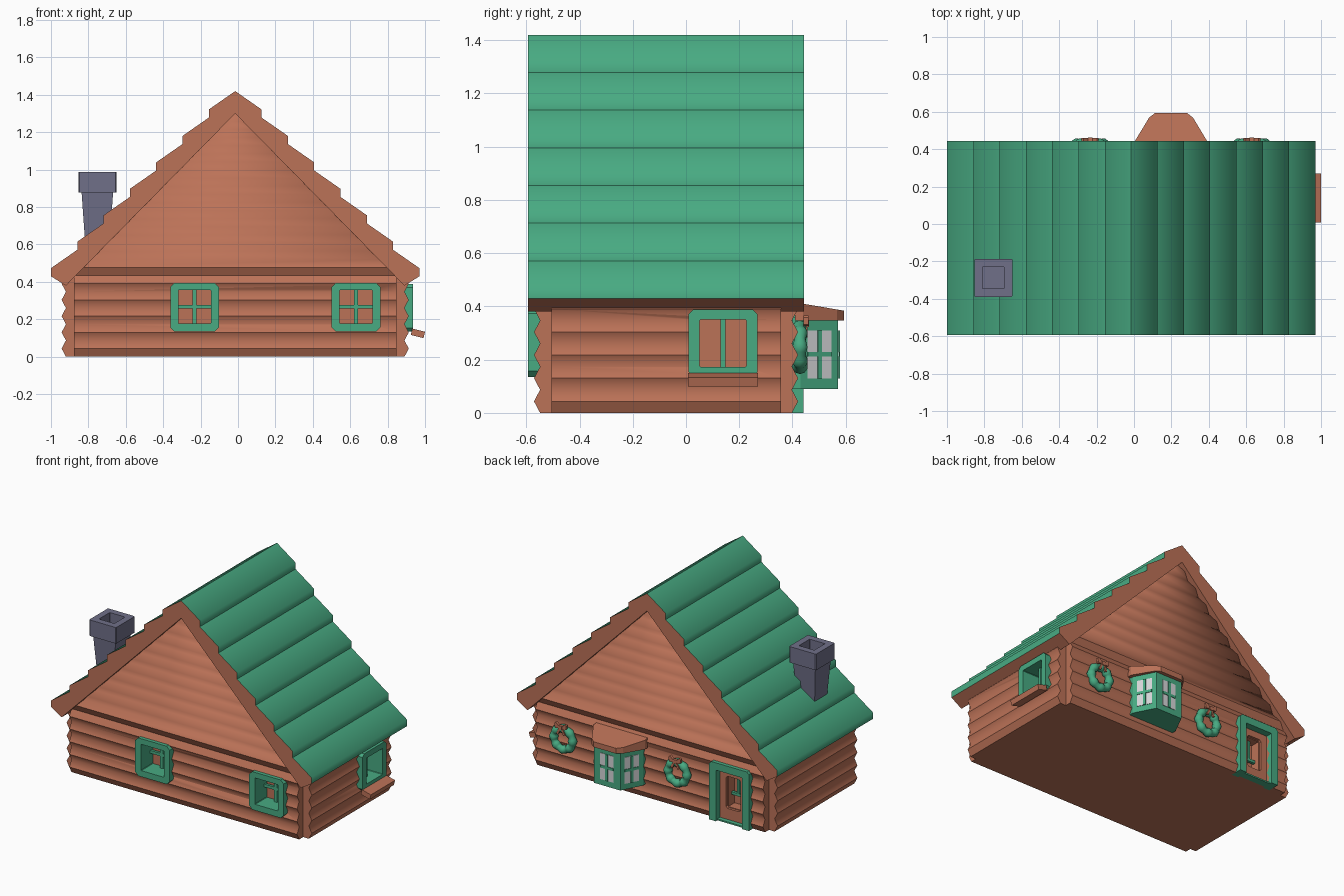
import bpy, bmesh, math
from mathutils import Vector

if "Cube" in bpy.data.objects:
    bpy.data.objects.remove(bpy.data.objects["Cube"])


def material(name, rgb):
    m = bpy.data.materials.new(name)
    m.diffuse_color = (*rgb, 1)
    m.use_nodes = True
    m.node_tree.nodes["Principled BSDF"].inputs["Base Color"].default_value = m.diffuse_color
    return m


BROWN = material("log brown", (0.50, 0.168, 0.096))
GREEN = material("roof green", (0.065, 0.405, 0.225))
SLATE = material("chimney slate", (0.162, 0.162, 0.25))
GLASS = material("pale glass", (0.68, 0.68, 0.70))
CX, CY = -0.015, -0.075


def finish(bm, name, mat):
    bmesh.ops.recalc_face_normals(bm, faces=bm.faces[:])
    me = bpy.data.meshes.new(name)
    bm.to_mesh(me)
    bm.free()
    me.materials.append(mat)
    ob = bpy.data.objects.new(name, me)
    bpy.context.collection.objects.link(ob)
    return ob


def place(axis, t, u, v):
    return {"x": (t, u, v), "y": (u, t, v), "z": (u, v, t)}[axis]


def prism_bm(pts, axis, a, b, soft=()):
    """Extrude a 2D outline; corners listed in soft are shaded smooth."""
    bm = bmesh.new()
    lo = [bm.verts.new(place(axis, a, *p)) for p in pts]
    hi = [bm.verts.new(place(axis, b, *p)) for p in pts]
    n = len(pts)
    bm.faces.new(lo)
    bm.faces.new(hi)
    for i in range(n):
        j = (i + 1) % n
        bm.faces.new((lo[i], lo[j], hi[j], hi[i])).smooth = bool(soft)
    keep = {bm.edges.get((lo[i], hi[i])) for i in soft}
    for e in bm.edges:
        e.smooth = e in keep
    return bm


def prism(name, pts, axis, a, b, mat, soft=()):
    return finish(prism_bm(pts, axis, a, b, soft), name, mat)


def box(name, c, s, mat, rot=(0, 0, 0)):
    x, y, z = (d / 2 for d in s)
    ob = prism(name, [(-x, -y), (x, -y), (x, y), (-x, y)], "z", -z, z, mat)
    ob.location, ob.rotation_euler = c, rot
    return ob


def cham(u0, u1, v0, v1, c):
    return [(u0 + c, v0), (u1 - c, v0), (u1, v0 + c), (u1, v1 - c),
            (u1 - c, v1), (u0 + c, v1), (u0, v1 - c), (u0, v0 + c)]


def ring(name, outer, inner, axis, a, b, mat):
    bm = bmesh.new()
    loops = [[bm.verts.new(place(axis, t, *p)) for p in pts]
             for pts, t in ((outer, a), (inner, a), (inner, b), (outer, b))]
    n = len(outer)
    for k in range(4):
        p, q = loops[k], loops[(k + 1) % 4]
        for i in range(n):
            j = (i + 1) % n
            bm.faces.new((p[i], p[j], q[j], q[i]))
    return finish(bm, name, mat)


def log_profile(centre, half, logs):
    """Zigzag log courses on both sides, with creases kept at the peaks."""
    h = 0.0868
    right, soft = [], []
    for k in range(logs):
        if k % 5:
            soft.append(2 * k)
        right += [(half - 0.023, k * h), (half, (k + 0.5) * h)]
    right.append((half - 0.023, logs * h))
    n = len(right)
    pts = [(centre + u, z) for u, z in right]
    pts += [(centre - u, z) for u, z in reversed(right)]
    return pts, soft + [2 * n - 1 - i for i in soft]


# Front and back log walls with gables cut to the roof slope
pts, soft = log_profile(CY, 0.496, 16)
bm = prism_bm(pts, "x", CX - 0.862, CX + 0.862, soft)
for s in (-1, 1):
    bmesh.ops.bisect_plane(bm, geom=bm.verts[:] + bm.edges[:] + bm.faces[:],
                           plane_co=(CX, 0, 1.355), plane_no=(s * 1.016, 0, 1), clear_outer=True)
    bmesh.ops.holes_fill(bm, edges=[e for e in bm.edges if e.is_boundary], sides=0)
gable_walls = finish(bm, "gable_log_walls", BROWN)

# Side log walls, leaving notched corners
pts, soft = log_profile(CX, 0.928, 5)
side_walls = prism("side_log_walls", pts, "y", CY - 0.431, CY + 0.431, BROWN, soft)

# Stepped roof: green planks, brown edges and underside
half, soft = [(0, 1.42)], []
for k in range(7):
    x, z = (k + 1) * 0.985 / 7, 1.42 - k * 0.99 / 7
    soft.append(len(half))
    half += [(x, z - 0.098), (x, z - 0.99 / 7)]
half.append((0.905, 0.38))
n = len(half)
pts = [(CX + x, z) for x, z in half] + [(CX, 1.30)]
pts += [(CX - x, z) for x, z in reversed(half[1:])]
soft += [2 * n - i for i in soft]
roof = prism("stepped_roof", pts, "y", -0.593, 0.443, BROWN, soft)
roof.data.materials.append(GREEN)
for p in roof.data.polygons:
    if abs(p.normal.y) < 0.5 and p.normal.z > -0.1:
        p.material_index = 1


# Openings cut into the solid walls
def cut(x0, x1, y0, y1, z0, z1):
    c = box("opening_cutter", ((x0 + x1) / 2, (y0 + y1) / 2, (z0 + z1) / 2),
            (x1 - x0, y1 - y0, z1 - z0), BROWN)
    c.hide_render = True
    c.hide_viewport = True
    c.display_type = "WIRE"
    for wall in (gable_walls, side_walls):
        m = wall.modifiers.new("opening", "BOOLEAN")
        m.operation, m.solver, m.object = "DIFFERENCE", "EXACT", c


# Front windows: deep green linings with cross bars
for x in (-0.232, 0.631):
    cut(x - 0.09, x + 0.09, -0.7, -0.465, 0.173, 0.361)
    ring("front_window_frame", cham(x - 0.13, x + 0.13, 0.135, 0.395, 0.022),
         cham(x - 0.087, x + 0.087, 0.177, 0.357, 0.003), "y", -0.594, -0.466, GREEN)
    box("front_window_upright", (x, -0.485, 0.267), (0.02, 0.02, 0.18), GREEN)
    box("front_window_crossbar", (x, -0.485, 0.267), (0.174, 0.018, 0.02), GREEN)

# Right side window with sloping sill
cut(0.80, 1.1, 0.049, 0.229, 0.169, 0.353)
ring("side_window_frame", cham(0.01, 0.268, 0.135, 0.389, 0.018),
     cham(0.051, 0.227, 0.173, 0.35, 0.003), "x", 0.802, 0.936, GREEN)
box("side_window_upright", (0.865, 0.139, 0.262), (0.02, 0.02, 0.18), GREEN)
box("side_window_sill", (0.962, 0.139, 0.125), (0.07, 0.262, 0.035), BROWN, (0, 0.25, 0))

# Door in the back wall
DX = -0.635
cut(DX - 0.1, DX + 0.1, 0.378, 0.7, -0.1, 0.352)
cut(DX - 0.05, DX + 0.05, 0.31, 0.5, 0.09, 0.30)
prism("door_frame", [(DX + x, z) for x, z in (
    (-0.15, 0), (-0.15, 0.385), (-0.135, 0.40), (0.135, 0.40), (0.15, 0.385), (0.15, 0),
    (0.1, 0), (0.1, 0.35), (-0.1, 0.35), (-0.1, 0))], "y", 0.36, 0.442, GREEN)
ring("door_panel", cham(DX - 0.1, DX + 0.1, 0.005, 0.35, 0.002),
     cham(DX - 0.055, DX + 0.055, 0.085, 0.305, 0.012), "y", 0.372, 0.395, BROWN)
box("door_threshold", (DX, 0.40, 0.005), (0.2, 0.05, 0.01), GREEN)
box("door_window_upright", (DX, 0.335, 0.23), (0.018, 0.02, 0.14), GREEN)
box("door_window_crossbar", (DX, 0.335, 0.17), (0.1, 0.02, 0.018), GREEN)

# Bay window: angled body, glass plates and glazing bars
BX = 0.198
plan = [(BX + 0.172, 0.40), (BX + 0.172, 0.43), (BX + 0.1, 0.57),
        (BX - 0.1, 0.57), (BX - 0.172, 0.43), (BX - 0.172, 0.40)]
prism("bay_window_body", plan, "z", 0.09, 0.36, GREEN)
for i in (1, 2, 3):
    p, q = Vector(plan[i]), Vector(plan[i + 1])
    mid, d = (p + q) / 2, q - p
    rot = (0, 0, math.atan2(d.y, d.x))
    box("bay_glass", (*mid, 0.22), (0.1, 0.006, 0.18), GLASS, rot)
    box("bay_upright", (*mid, 0.22), (0.018, 0.016, 0.18), GREEN, rot)
    box("bay_crossbar", (*mid, 0.22), (0.1, 0.014, 0.018), GREEN, rot)

# Bay roof, sloping away from the wall
hood = prism("bay_roof", [(BX + x, y) for x, y in (
    (-0.195, 0.41), (-0.195, 0.44), (-0.118, 0.568), (-0.085, 0.594),
    (0.085, 0.594), (0.118, 0.568), (0.195, 0.44), (0.195, 0.41))], "z", 0.347, 0.41, BROWN)
for v in hood.data.vertices:
    if v.co.z > 0.4:
        v.co.z -= 0.17 * (v.co.y - 0.44)

# Lumpy wreaths with bows
for x in (-0.235, 0.63):
    bpy.ops.mesh.primitive_torus_add(major_segments=32, minor_segments=10,
                                     major_radius=0.071, minor_radius=0.026)
    w = bpy.context.object
    w.name = "wreath"
    w.location, w.rotation_euler = (x, 0.428, 0.247), (math.pi / 2, 0, 0)
    for v in w.data.vertices:
        a = math.atan2(v.co.y, v.co.x)
        core = Vector((math.cos(a), math.sin(a), 0)) * 0.071
        v.co = core + (v.co - core) * (1 + 0.16 * math.cos(8 * a))
    w.data.materials.append(GREEN)
    bpy.ops.object.shade_smooth()
    box("bow_knot", (x, 0.452, 0.335), (0.024, 0.02, 0.026), BROWN)
    for s in (-1, 1):
        prism("bow_loop", [(x + s * u, z) for u, z in (
            (0.008, 0.328), (0.008, 0.342), (0.036, 0.366), (0.045, 0.358), (0.043, 0.332),
            (0.034, 0.326))], "y", 0.442, 0.46, BROWN)
        box("bow_tail", (x + s * 0.016, 0.452, 0.309), (0.014, 0.01, 0.05), BROWN, (0, -s * 0.4, 0))

# Chimney: tapered stack and hollow cap
HX, HY = -0.752, -0.288
stack = box("chimney_stack", (HX, HY, 0.72), (0.17, 0.17, 0.34), SLATE)
for v in stack.data.vertices:
    if v.co.z < 0:
        v.co.x *= 0.72
        v.co.y *= 0.72
ring("chimney_cap", cham(HX - 0.102, HX + 0.102, HY - 0.102, HY + 0.102, 0.006),
     cham(HX - 0.058, HX + 0.058, HY - 0.058, HY + 0.058, 0.002), "z", 0.878, 0.988, SLATE)
